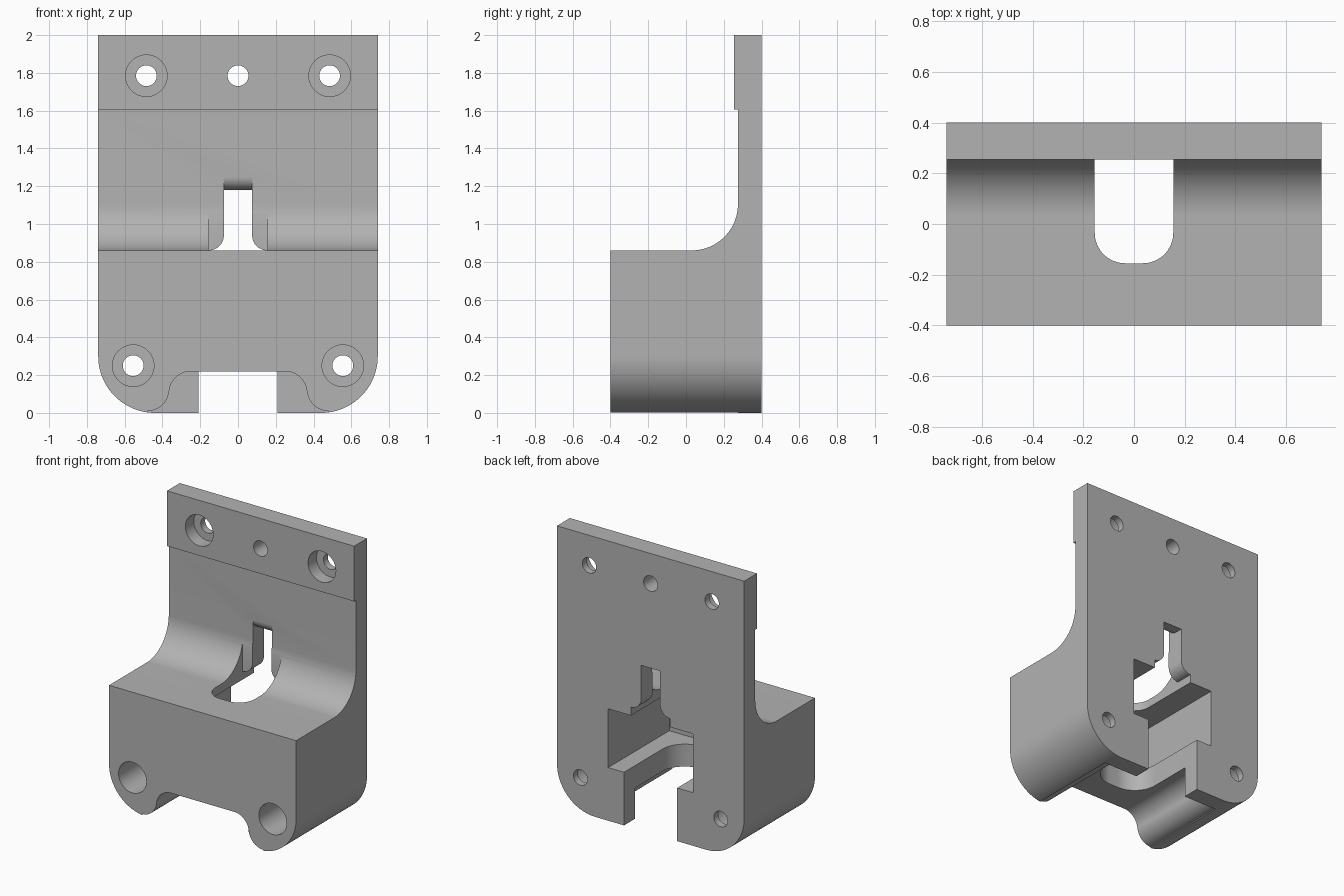
import bpy, bmesh, math
from mathutils import Vector

if "Cube" in bpy.data.objects:
    bpy.data.objects.remove(bpy.data.objects["Cube"])

grey = bpy.data.materials.new("plain grey")
grey.use_nodes = True
grey.diffuse_color = (0.45, 0.45, 0.45, 1)
grey.node_tree.nodes["Principled BSDF"].inputs["Base Color"].default_value = (0.45, 0.45, 0.45, 1)


def arc(cx, cy, r, start, end, n=16):
    angles = [math.radians(start + (end - start) * i / n) for i in range(n + 1)]
    return [(cx + r * math.cos(a), cy + r * math.sin(a)) for a in angles]


def mirrored(half):
    """Close a profile by reflecting its left half across the centre line."""
    return half + [(-a, b) for a, b in reversed(half)]


def prism(name, profile, axis, low, high):
    """Extrude a 2D profile along one axis."""
    place = {"x": lambda a, b, t: (t, a, b),
             "y": lambda a, b, t: (a, t, b),
             "z": lambda a, b, t: (a, b, t)}[axis]
    bm = bmesh.new()
    base = bm.faces.new([bm.verts.new(place(a, b, low)) for a, b in profile])
    out = bmesh.ops.extrude_face_region(bm, geom=[base])
    moved = [v for v in out["geom"] if isinstance(v, bmesh.types.BMVert)]
    shift = Vector(place(0, 0, high - low))
    bmesh.ops.translate(bm, verts=moved, vec=shift)
    bmesh.ops.recalc_face_normals(bm, faces=bm.faces)
    mesh = bpy.data.meshes.new(name)
    bm.to_mesh(mesh)
    bm.free()
    obj = bpy.data.objects.new(name, mesh)
    bpy.context.collection.objects.link(obj)
    return obj


def combine(target, tool, operation="DIFFERENCE"):
    """Apply a boolean and discard the helper."""
    tool.hide_render = True
    mod = target.modifiers.new(tool.name, "BOOLEAN")
    mod.operation, mod.solver, mod.object = operation, "EXACT", tool
    bpy.context.view_layer.objects.active = target
    bpy.ops.object.modifier_apply(modifier=mod.name)
    bpy.data.objects.remove(tool)


def box(x, low, high):
    return [(-x, low), (-x, high), (x, high), (x, low)]


# Side profile: thick block, concave sweep, thin plate and top lip
side = [(0.4, 0), (-0.4, 0), (-0.4, 0.86)]
side += arc(0.03, 1.105, 0.245, -90, 0, 24)
side += [(0.275, 1.605), (0.255, 1.605), (0.255, 2), (0.4, 2)]
bracket = prism("mounting_bracket", side, "x", -0.74, 0.74)
bracket.data.materials.append(grey)

# Rounded lower corners
outline = mirrored([(-0.74, 2.1)] + arc(-0.44, 0.3, 0.3, 180, 270, 24))
combine(bracket, prism("outline", outline, "y", -0.6, 0.6), "INTERSECT")

# Arched recess under the block, leaving two lobes
recess = mirrored([(-0.48, -0.1)] + arc(-0.48, 0.125, 0.115, -90, 0)
                  + arc(-0.25, 0.105, 0.115, 180, 90))
combine(bracket, prism("under_recess", recess, "y", -0.6, 0.275))

# T-shaped cavity entered from the back
combine(bracket, prism("wide_cavity", box(0.335, 0.38, 0.8), "y", -0.29, 0.6))
lower = mirrored([(-0.21, 0.6)] + arc(-0.035, -0.035, 0.175, 180, 270))
combine(bracket, prism("lower_slot", lower, "z", -0.2, 0.5))

# Rounded opening through the top of the block
upper = mirrored([(-0.155, 0.27)] + arc(-0.035, -0.035, 0.12, 180, 270))
combine(bracket, prism("upper_slot", upper, "z", 0.7, 1.4))

# Narrow window in the plate, flared at its foot
window = mirrored([(-0.155, 0.7)] + arc(-0.155, 0.94, 0.08, -90, 0) + [(-0.075, 1.18)])
combine(bracket, prism("window", window, "y", 0.2, 0.6))

# Rounded front edge above the window
edge = [(0.2, 1.1), (0.345, 1.1)] + arc(0.345, 1.25, 0.07, 270, 180) + [(0.2, 1.25)]
combine(bracket, prism("window_edge", edge, "x", -0.075, 0.075))

# Screw holes with front counterbores
for x, z, bored in ((-0.485, 1.785, True), (0, 1.785, False), (0.485, 1.785, True),
                    (-0.555, 0.25, True), (0.555, 0.25, True)):
    combine(bracket, prism("hole", arc(x, z, 0.055, 0, 352.5, 47), "y", -0.6, 0.6))
    if bored:
        combine(bracket, prism("counterbore", arc(x, z, 0.11, 0, 352.5, 47), "y", -0.6, 0.35))

# Smooth curved walls, keep machined edges sharp
bpy.ops.object.select_all(action="DESELECT")
bracket.select_set(True)
bpy.context.view_layer.objects.active = bracket
bpy.ops.object.shade_smooth_by_angle(angle=math.radians(25))
